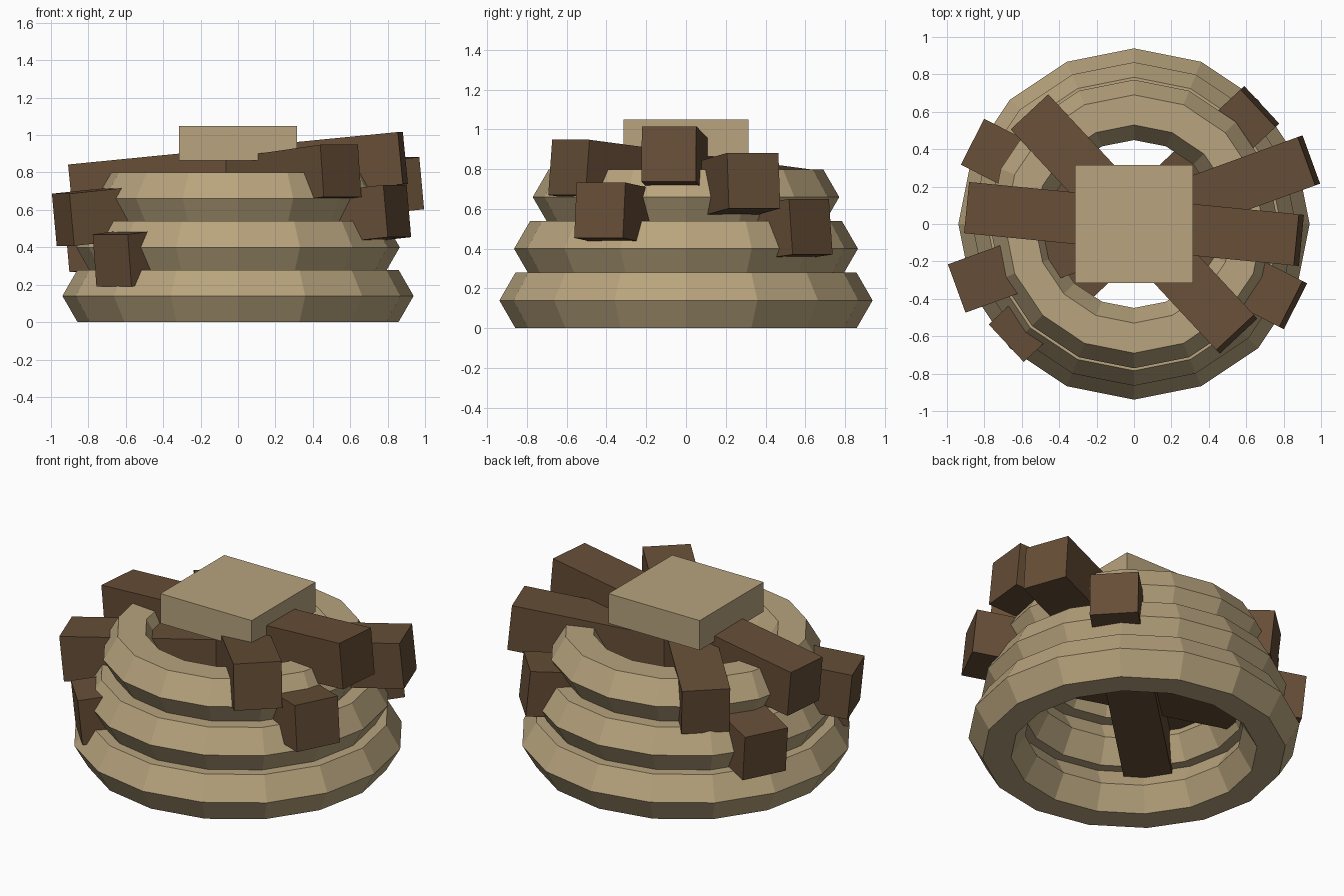
import bpy
import math
from mathutils import Matrix, Vector

if "Cube" in bpy.data.objects:
    bpy.data.objects.remove(bpy.data.objects["Cube"])


def material(name, rgb):
    m = bpy.data.materials.new(name)
    m.diffuse_color = (*rgb, 1.0)
    m.use_nodes = True
    m.node_tree.nodes["Principled BSDF"].inputs["Base Color"].default_value = m.diffuse_color
    return m


TAN = material("pale_tan", (0.479, 0.371, 0.208))
BROWN = material("dark_wood", (0.133, 0.076, 0.038))


def finish(name, mat):
    ob = bpy.context.object
    ob.name = name
    ob.data.materials.append(mat)
    return ob


def box(name, size, mat, matrix):
    bpy.ops.mesh.primitive_cube_add(size=1)
    ob = finish(name, mat)
    ob.data.transform(matrix @ Matrix.Diagonal((*size, 1.0)))
    return ob


# Three stacked rings with a hexagonal section, narrowing upwards
for i, radius in enumerate((0.778, 0.704, 0.61)):
    bpy.ops.mesh.primitive_torus_add(
        major_segments=16, minor_segments=6, major_radius=radius,
        minor_radius=0.161, location=(0, 0, 0.14 + 0.26 * i))
    finish(f"ring_{i + 1}", TAN)

# Crossing beams, each running through the centre and rising to its right end
# (heading in degrees, length, height of centre)
beams = [
    (43.0, 1.85, 0.42),
    (-27.0, 1.92, 0.50),
    (20.0, 2.00, 0.645),
    (-47.0, 1.62, 0.73),
    (-5.6, 1.78, 0.79),
]
for i, (heading, length, z) in enumerate(beams):
    m = (Matrix.Translation(Vector((0, 0, z)))
         @ Matrix.Rotation(math.radians(heading), 4, 'Z')
         @ Matrix.Rotation(math.radians(-5.6), 4, 'Y'))
    box(f"beam_{i + 1}", (length, 0.275, 0.28), BROWN, m)

# Square cap block on top
box("cap_block", (0.63, 0.63, 0.185), TAN, Matrix.Translation(Vector((0, 0, 0.957))))
